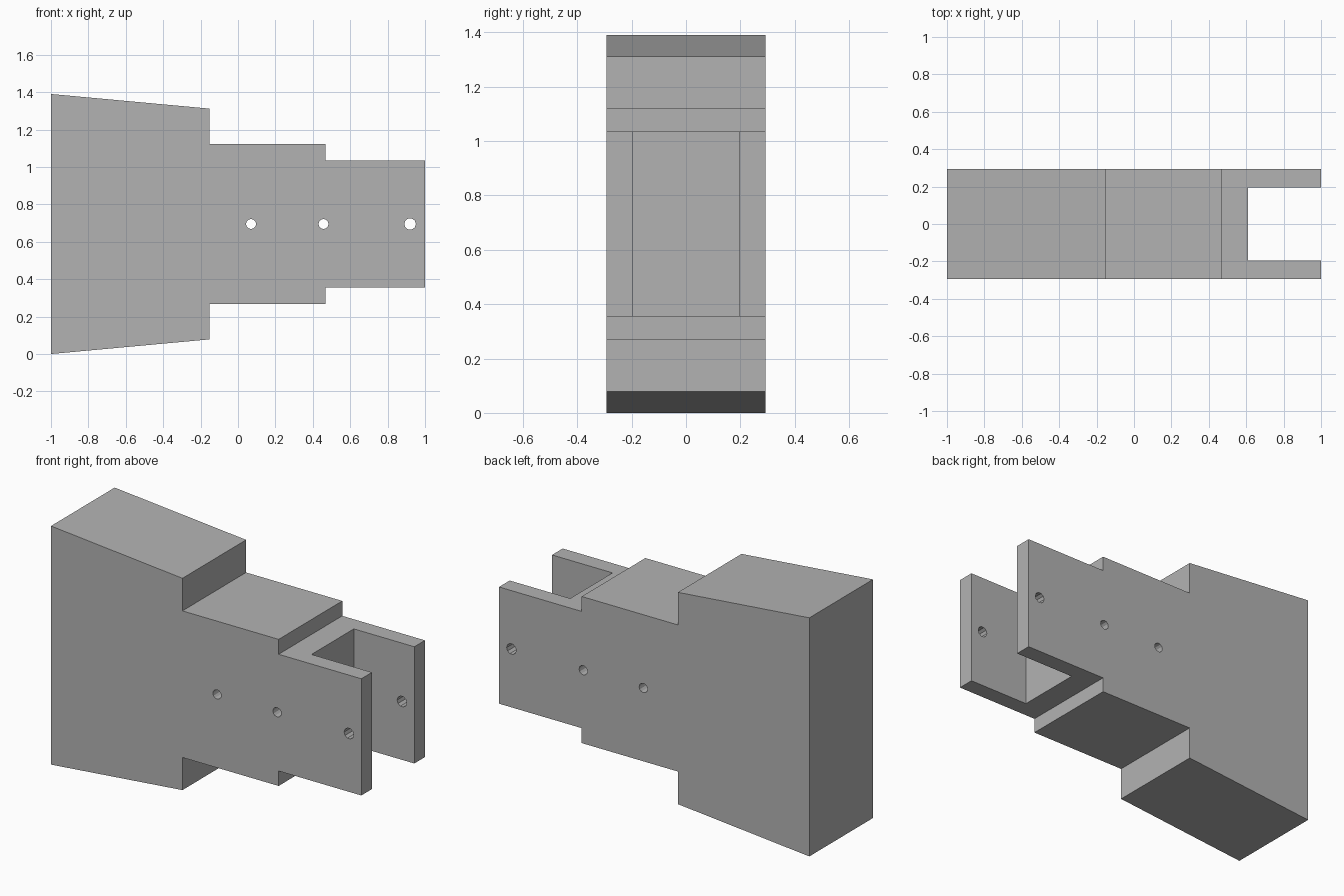
import bpy
import bmesh
import math

cube = bpy.data.objects.get("Cube")
if cube:
    bpy.data.objects.remove(cube, do_unlink=True)

MID_Z = 0.695
HALF_Y = 0.293

grey = bpy.data.materials.new("plain_grey")
grey.use_nodes = True
colour = (0.45, 0.45, 0.45, 1)
grey.diffuse_color = colour
grey.node_tree.nodes["Principled BSDF"].inputs["Base Color"].default_value = colour


def prism(name, outline, half_depth):
    """Extrude an x-z outline symmetrically along y."""
    bm = bmesh.new()
    face = bm.faces.new([bm.verts.new((x, -half_depth, z)) for x, z in outline])
    grown = bmesh.ops.extrude_face_region(bm, geom=[face])
    verts = [g for g in grown["geom"] if isinstance(g, bmesh.types.BMVert)]
    bmesh.ops.translate(bm, verts=verts, vec=(0, 2 * half_depth, 0))
    bmesh.ops.recalc_face_normals(bm, faces=bm.faces)
    mesh = bpy.data.meshes.new(name)
    bm.to_mesh(mesh)
    bm.free()
    mesh.materials.append(grey)
    obj = bpy.data.objects.new(name, mesh)
    bpy.context.collection.objects.link(obj)
    return obj


def cut(target, cutter):
    """Apply a boolean difference and drop the cutter."""
    mod = target.modifiers.new("cut", "BOOLEAN")
    mod.operation = "DIFFERENCE"
    mod.solver = "EXACT"
    mod.object = cutter
    cutter.hide_render = True
    bpy.context.view_layer.objects.active = target
    bpy.ops.object.modifier_apply(modifier=mod.name)
    bpy.data.objects.remove(cutter, do_unlink=True)


# Stepped body: tapered block, middle step, fork step (x, half height)
steps = [(-1, 0.695), (-0.153, 0.617), (-0.153, 0.427),
         (0.467, 0.427), (0.467, 0.34), (1, 0.34)]
outline = [(x, MID_Z - h) for x, h in steps]
outline += [(x, MID_Z + h) for x, h in reversed(steps)]
body = prism("stepped_fork_body", outline, HALF_Y)

# Open slot between the fork arms
slot = prism("slot_cutter", [(0.61, 0), (1.2, 0), (1.2, 1.4), (0.61, 1.4)], 0.195)
cut(body, slot)

# Pin holes through the full width (x, radius, sides)
for x, radius, sides in [(0.07, 0.027, 12), (0.457, 0.027, 12), (0.92, 0.031, 10)]:
    ring = [(x + radius * math.cos(i * math.tau / sides),
             MID_Z + radius * math.sin(i * math.tau / sides)) for i in range(sides)]
    cut(body, prism("hole_cutter", ring, HALF_Y + 0.1))
